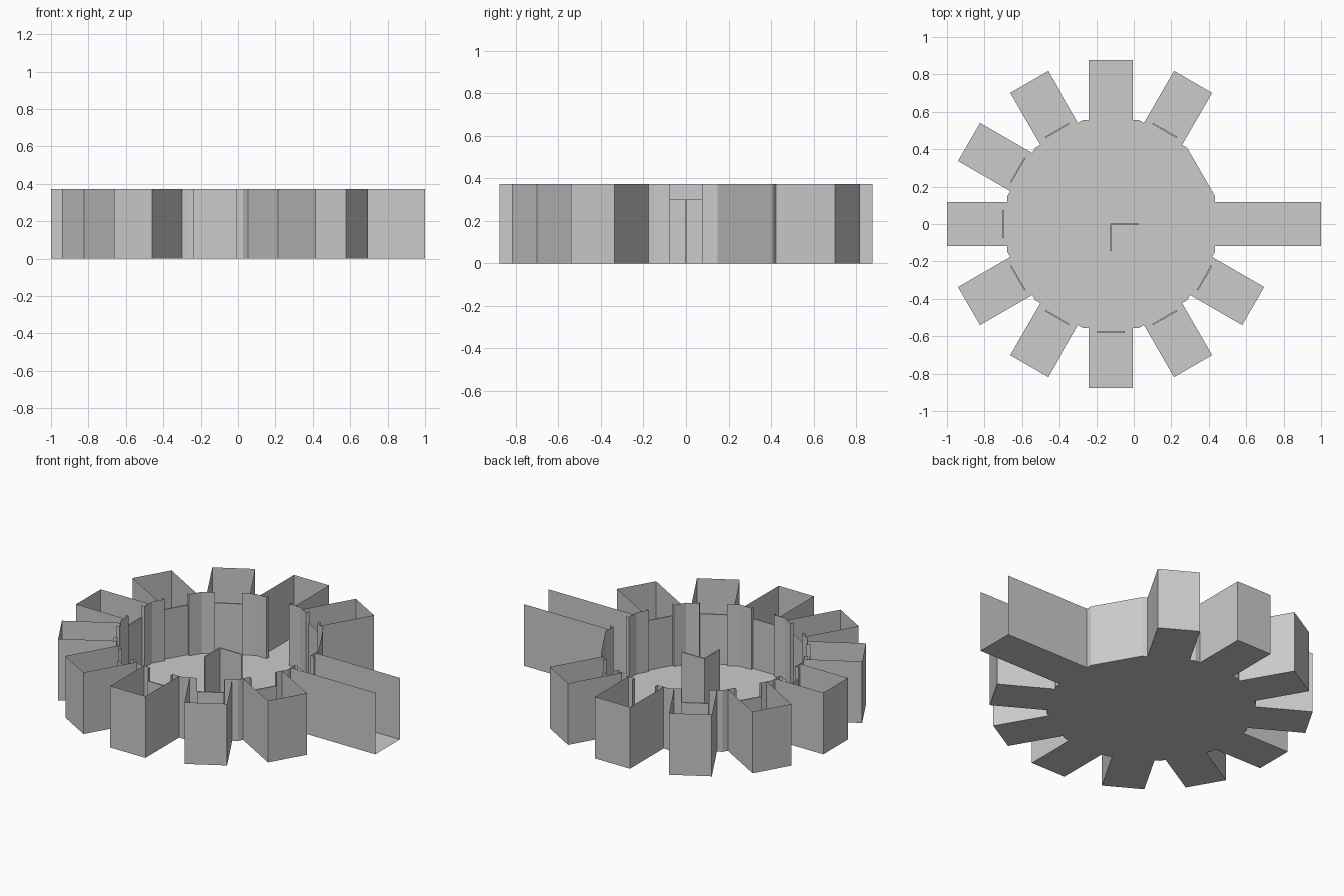
import bpy, bmesh, math
from mathutils import Matrix, Vector

if "Cube" in bpy.data.objects:
    bpy.data.objects.remove(bpy.data.objects["Cube"])

R_ARM, R_HUB, R_DOOR = 0.8775, 0.556, 0.577   # end of arms, hub apothem, door distance
R_LONG = 1.1225                               # open-ended long arm
HALF, GAP = 0.1175, 0.075                     # half widths of arm and doorway
H, H_DOOR = 0.372, 0.30
SIDE = R_HUB * math.tan(math.radians(15))     # half a hub side
CENTRE = Matrix.Translation((R_ARM - 1, 0, 0))


def turn(deg):
    return CENTRE @ Matrix.Rotation(math.radians(deg), 4, 'Z')


def finish(bm, name):
    bmesh.ops.remove_doubles(bm, verts=bm.verts, dist=1e-4)
    me = bpy.data.meshes.new(name)
    bm.to_mesh(me)
    bm.free()
    ob = bpy.data.objects.new(name, me)
    bpy.context.collection.objects.link(ob)
    return ob


def wall(bm, m, path, h=H):
    """Thin upright sheet along a 2D path."""
    lo = [bm.verts.new(m @ Vector((x, y, 0))) for x, y in path]
    hi = [bm.verts.new(m @ Vector((x, y, h))) for x, y in path]
    for i in range(len(path) - 1):
        bm.faces.new((lo[i], lo[i + 1], hi[i + 1], hi[i]))


def slab(bm, m, x0, x1, y0, y1, h):
    """Upright thin box."""
    box = Matrix.Translation(((x0 + x1) / 2, (y0 + y1) / 2, h / 2)) @ \
        Matrix.Diagonal((x1 - x0, y1 - y0, h, 1))
    bmesh.ops.create_cube(bm, size=1, matrix=m @ box)


floor, walls, doors = bmesh.new(), bmesh.new(), bmesh.new()

# Twelve-sided hub floor
floor.faces.new([floor.verts.new(turn(a) @ Vector((R_HUB, -SIDE, 0))) for a in range(0, 360, 30)])

for a in range(0, 360, 30):
    m = turn(a)
    # Closed hub side without an arm
    if a == 30:
        wall(walls, m, [(R_HUB, -SIDE), (R_HUB, SIDE)])
        continue
    # Arm floor and outer walls; the long arm is open at its end
    r = R_LONG if a == 0 else R_ARM
    floor.faces.new([floor.verts.new(m @ Vector((x, y, 0))) for x, y in
                     ((R_HUB, -HALF), (r, -HALF), (r, HALF), (R_HUB, HALF))])
    if a == 0:
        for s in (-1, 1):
            wall(walls, m, [(R_HUB, s * HALF), (r, s * HALF)])
    else:
        wall(walls, m, [(R_HUB, -HALF), (r, -HALF), (r, HALF), (R_HUB, HALF)])
    # Doorway jambs with short returns
    for s in (-1, 1):
        wall(walls, m, [(R_HUB, s * SIDE), (R_HUB, s * HALF), (R_HUB, s * GAP), (R_DOOR, s * GAP)])
    # Door panels, two doorways stay open
    if a not in (0, 90):
        slab(doors, m, R_DOOR - 0.004, R_DOOR + 0.004, -GAP, GAP, H_DOOR)

finish(floor, "maze_floor")
finish(walls, "maze_walls")
finish(doors, "doors")

# L-shaped screen in the middle
screen = bmesh.new()
slab(screen, CENTRE, -0.004, 0.15, -0.004, 0.004, H_DOOR)
slab(screen, CENTRE, -0.004, 0.004, -0.145, -0.004, H_DOOR)
finish(screen, "centre_screen")
